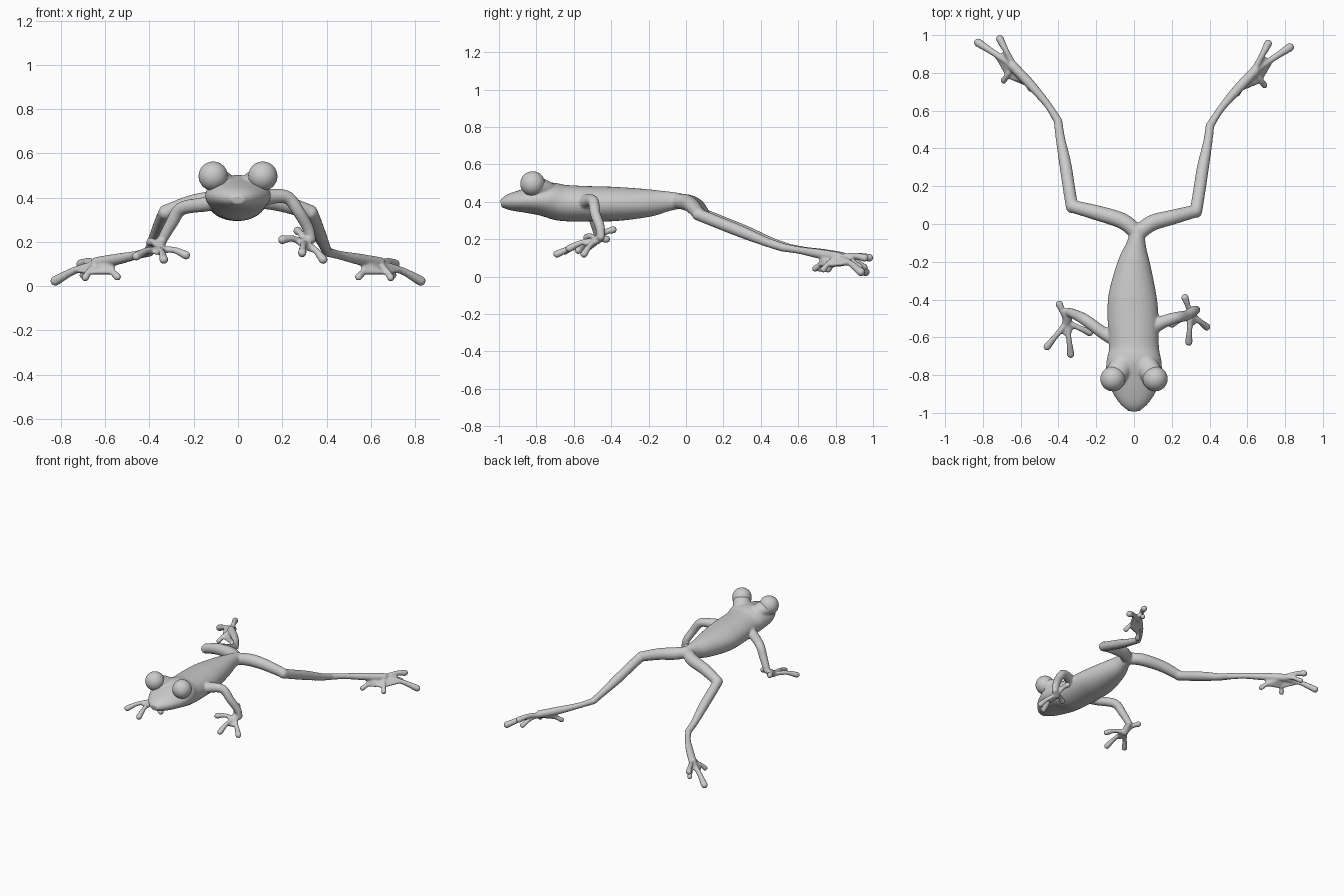
import bpy, bmesh
from math import sin, cos, pi
from mathutils import Vector, Matrix

if "Cube" in bpy.data.objects:
    bpy.data.objects.remove(bpy.data.objects["Cube"])

bm = bmesh.new()


def spline(pts, steps=6):
    """Catmull-Rom through (x, y, z, width, height) points."""
    p = [Vector(q) for q in pts]
    p = [p[0] * 2 - p[1]] + p + [p[-1] * 2 - p[-2]]
    out = []
    for i in range(1, len(p) - 2):
        a, b, c, d = p[i - 1:i + 3]
        for k in range(steps):
            t = k / steps
            out.append((b * 2 + (c - a) * t + (a * 2 - b * 5 + c * 4 - d) * t * t
                        + (b * 3 - a - c * 3 + d) * t ** 3) * 0.5)
    return out + [p[-2]]


def loft(pts, sides=20):
    """Closed elliptical tube through the points."""
    path = spline(pts)
    rings = []
    for i, q in enumerate(path):
        a, b = path[max(i - 1, 0)], path[min(i + 1, len(path) - 1)]
        t = (Vector(b[:3]) - Vector(a[:3])).normalized()
        side = t.cross(Vector((0, 0, 1))).normalized()
        up = side.cross(t)
        c = Vector(q[:3])
        rings.append([bm.verts.new(c + side * q[3] * cos(2 * pi * k / sides)
                                   + up * q[4] * sin(2 * pi * k / sides)) for k in range(sides)])
    for r, s in zip(rings, rings[1:]):
        for k in range(sides):
            j = (k + 1) % sides
            bm.faces.new((r[k], r[j], s[j], s[k]))
    bm.faces.new(rings[0][::-1])
    bm.faces.new(rings[-1])


def ball(x, y, z, r):
    bmesh.ops.create_icosphere(bm, subdivisions=3, radius=r, matrix=Matrix.Translation((x, y, z)))


def limb(pts):
    """Round limb with ball ends from (x, y, z, radius) points."""
    loft([(*p, p[3]) for p in pts], 14)
    ball(*pts[0])
    ball(*pts[-1])


def digit(base, tip, r=0.015, arch=0.012):
    """Toe or finger with a rounded pad at the tip."""
    a, b = Vector(base), Vector(tip)
    m = a.lerp(b, 0.55) + Vector((0, 0, arch))
    limb([(*a, r * 1.15), (*m, r), (*b, r * 1.35)])


def web(*pts, thick=0.010):
    """Thin skin stretched between points."""
    p = [Vector(q) for q in pts]
    n = (p[1] - p[0]).cross(p[2] - p[0]).normalized() * thick
    vs = [bm.verts.new(q + s * n) for q in p for s in (-1, 1)]
    res = bmesh.ops.convex_hull(bm, input=vs)
    bmesh.ops.delete(bm, geom=res["geom_interior"], context='VERTS')


# head and trunk
loft([(0, -.99, .390, .030, .020), (0, -.95, .397, .075, .042), (0, -.89, .403, .115, .058),
      (0, -.81, .408, .146, .076), (0, -.73, .408, .146, .095), (0, -.65, .393, .132, .097),
      (-.005, -.50, .389, .135, .094), (-.008, -.37, .388, .126, .091),
      (0, -.20, .393, .085, .074), (.012, -.10, .402, .050, .054), (.02, -.02, .405, .036, .040)], 32)

# brow bulges and eye sockets
for s in (-1, 1):
    loft([(s * .03, -.70, .445, .045, .04), (s * .07, -.76, .468, .06, .05),
          (s * .105, -.81, .485, .058, .055)])

# hind legs and feet
for s, dy, hip in ((1, 0, .045), (-1, .025, -.01)):
    def P(x, y, z):
        return (s * x, y + dy, z)
    limb([(.02, -.05, .405, .040), (hip + s * .05, .005 + dy * .4, .395, .043),
          (*P(.20, .035, .375), .040), (*P(.325, .068, .335), .034)])
    limb([(*P(.328, .065, .332), .033), (*P(.345, .17, .29), .033), (*P(.365, .30, .238), .032),
          (*P(.39, .43, .185), .025), (*P(.402, .52, .155), .023)])
    limb([(*P(.402, .52, .155), .022), (*P(.46, .61, .14), .020), (*P(.545, .71, .122), .026),
          (*P(.64, .81, .105), .027)])
    for tip, r in (((.825, .935, .024), .017), ((.71, .955, .100), .016),
                   ((.70, .93, .050), .013), ((.545, .69, .042), .013), ((.69, .735, .038), .013)):
        digit(P(.635, .81, .10), P(*tip), r)
    web(P(.56, .73, .115), P(.56, .71, .055), P(.67, .755, .055), P(.65, .82, .10))
    web(P(.64, .80, .105), P(.67, .755, .055), P(.735, .865, .065))
    web(P(.64, .80, .105), P(.735, .865, .07), P(.68, .89, .10))

# right arm and hand
limb([(.07, -.56, .39, .045), (.15, -.52, .405, .035), (.225, -.495, .40, .030),
      (.275, -.485, .335, .028), (.315, -.46, .265, .026), (.33, -.455, .215, .022)])
palm = (.30, -.475, .195)
limb([(.33, -.455, .212, .022), (*palm, .024)])
for tip in ((.20, -.53, .21), (.29, -.625, .15), (.385, -.545, .12), (.27, -.39, .25)):
    digit(palm, tip)
web((.32, -.45, .21), (.265, -.495, .20), (.297, -.55, .172), (.345, -.51, .16))

# left arm and hand
limb([(-.07, -.62, .39, .045), (-.15, -.585, .37, .034), (-.255, -.51, .35, .031),
      (-.30, -.485, .285, .028), (-.345, -.465, .205, .023)])
palm = (-.355, -.52, .165)
limb([(-.345, -.465, .205, .022), (*palm, .025)])
for tip in ((-.46, -.65, .135), (-.335, -.69, .120), (-.235, -.575, .140), (-.395, -.425, .20)):
    digit(palm, tip)
web((-.355, -.48, .18), (-.315, -.54, .16), (-.345, -.60, .148), (-.395, -.575, .155))

# fuse all the limbs into one smooth skin
bmesh.ops.recalc_face_normals(bm, faces=bm.faces[:])
mesh = bpy.data.meshes.new("skin")
bm.to_mesh(mesh)
bm.free()
skin = bpy.data.objects.new("frog_skin", mesh)
bpy.context.collection.objects.link(skin)
rm = skin.modifiers.new("fuse", 'REMESH')
rm.mode = 'VOXEL'
rm.voxel_size = 0.006
rm.use_smooth_shade = True
sm = skin.modifiers.new("soften", 'SMOOTH')
sm.factor = 0.5
sm.iterations = 6

# eyes
for name, s in (("right_eye", 1), ("left_eye", -1)):
    bpy.ops.mesh.primitive_uv_sphere_add(segments=32, ring_count=20, radius=.066,
                                         location=(s * .112, -.82, .497))
    eye = bpy.context.object
    eye.name = name
    bpy.ops.object.shade_smooth()
